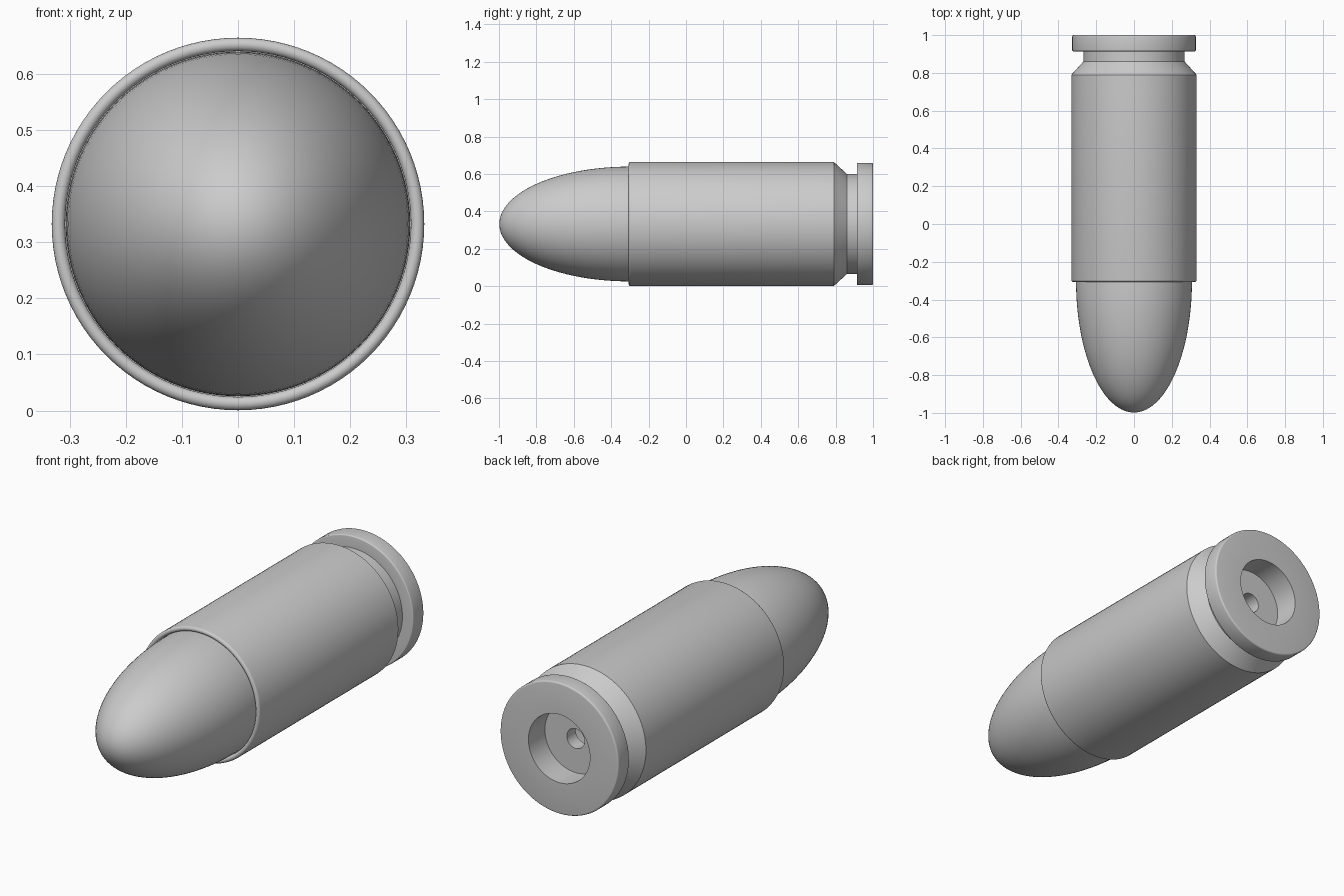
import bpy, bmesh, math

if "Cube" in bpy.data.objects:
    bpy.data.objects.remove(bpy.data.objects["Cube"])

AXIS_Z = 0.3325
SIDES = 96


def lathe(name, profile, closed=False, angle=30):
    """Revolve (radius, y) points around the long axis."""
    bm = bmesh.new()
    rings = []
    for r, y in profile:
        if r < 1e-6:
            rings.append([bm.verts.new((0, y, AXIS_Z))])
        else:
            rings.append([bm.verts.new((r * math.cos(2 * math.pi * i / SIDES), y,
                                        AXIS_Z + r * math.sin(2 * math.pi * i / SIDES)))
                          for i in range(SIDES)])
    pairs = list(zip(rings, rings[1:]))
    if closed:
        pairs.append((rings[-1], rings[0]))
    for a, b in pairs:
        for i in range(SIDES):
            j = (i + 1) % SIDES
            if len(a) == 1:
                bm.faces.new((a[0], b[j], b[i]))
            elif len(b) == 1:
                bm.faces.new((a[i], a[j], b[0]))
            else:
                bm.faces.new((a[i], a[j], b[j], b[i]))
    bmesh.ops.recalc_face_normals(bm, faces=bm.faces)
    mesh = bpy.data.meshes.new(name)
    bm.to_mesh(mesh)
    bm.free()
    obj = bpy.data.objects.new(name, mesh)
    bpy.context.collection.objects.link(obj)
    bpy.ops.object.select_all(action='DESELECT')
    obj.select_set(True)
    bpy.context.view_layer.objects.active = obj
    bpy.ops.object.shade_smooth_by_angle(angle=math.radians(angle))
    return obj


def arc(r, y, rad, start, end, steps=4):
    """Rounded corner centred on (r, y); angles in degrees, 0 = outward, 90 = back."""
    angles = [math.radians(start + (end - start) * i / steps) for i in range(steps + 1)]
    return [(r + rad * math.cos(a), y + rad * math.sin(a)) for a in angles]


# Hollow case: mouth lip, body, shoulder, groove, rim, pocket, flash hole, cavity
case = arc(0.320, -0.295, 0.012, -180, 0, 8)
case += [(0.332, 0.79), (0.268, 0.86), (0.268, 0.914)]
case += arc(0.321, 0.920, 0.006, -90, 0)
case += arc(0.319, 0.992, 0.008, 0, 90)
case += [(0.17, 1.0), (0.17, 0.87), (0.049, 0.87), (0.049, 0.80), (0.308, 0.80 - 0.02)]
lathe("cartridge_case", case, closed=True)

# Bullet: elliptical nose running into a straight shank seated inside the case
STEPS = 28
nose = [(0.307 * math.sin(math.pi / 2 * i / STEPS),
         -0.30 - 0.698 * math.cos(math.pi / 2 * i / STEPS)) for i in range(STEPS + 1)]
lathe("bullet", nose + [(0.307, 0.0), (0.0, 0.0)])
